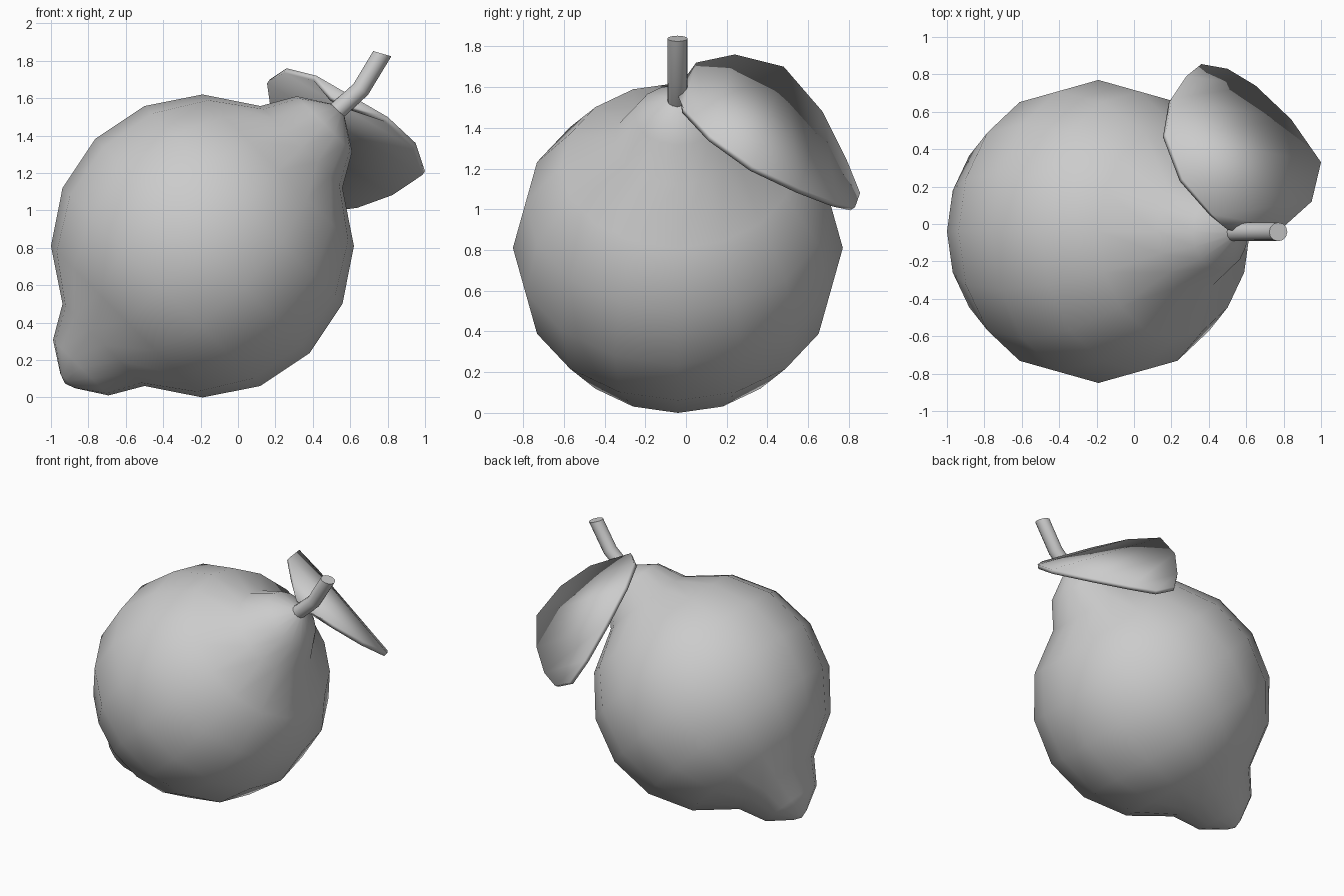
import bpy, bmesh, math
from mathutils import Vector, Matrix

if "Cube" in bpy.data.objects:
    bpy.data.objects.remove(bpy.data.objects["Cube"])


def finish(name, bm, angle, recalc=True):
    if recalc:
        bmesh.ops.recalc_face_normals(bm, faces=bm.faces)
    me = bpy.data.meshes.new(name)
    bm.to_mesh(me)
    bm.free()
    ob = bpy.data.objects.new(name, me)
    bpy.context.collection.objects.link(ob)
    bpy.ops.object.select_all(action='DESELECT')
    ob.select_set(True)
    bpy.context.view_layer.objects.active = ob
    bpy.ops.object.shade_smooth_by_angle(angle=math.radians(angle))
    return ob


def bridge(bm, rings):
    for a, b in zip(rings, rings[1:]):
        n = len(a)
        for i in range(n):
            j = (i + 1) % n
            bm.faces.new((a[i], a[j], b[j], b[i]))


# Fruit: round body with a nipple at both ends, lathed on a tilted axis
R, SIDES = 0.81, 16
profile = [(-1.02, 0.055), (-0.92, 0.21)]
for k in range(1, 8):
    t = math.pi * k / 8
    profile.append((-R * math.cos(t), R * math.sin(t)))
profile += [(0.922, 0.21), (1.028, 0.045)]
place = Matrix.Translation((-0.19, -0.04, R)) @ Matrix.Rotation(math.pi / 4, 4, 'Y')
bm = bmesh.new()
rings = [[bm.verts.new(place @ Vector((r * math.cos(2 * math.pi * i / SIDES),
                                       r * math.sin(2 * math.pi * i / SIDES), h)))
          for i in range(SIDES)] for h, r in profile]
bridge(bm, rings)
for ring, h in ((rings[0], -1.04), (rings[-1], 1.035)):
    pole = bm.verts.new(place @ Vector((0, 0, h)))
    for i in range(SIDES):
        bm.faces.new((ring[i], ring[(i + 1) % SIDES], pole))
finish("lemon_fruit", bm, 80)

# Stem: bent tube, each ring given by its left and right edge in x, z
bm = bmesh.new()
rings = []
for x0, z0, x1, z1 in ((0.48, 1.555, 0.55, 1.485), (0.617, 1.676, 0.695, 1.618),
                       (0.723, 1.852, 0.82, 1.824)):
    centre = Vector(((x0 + x1) / 2, -0.042, (z0 + z1) / 2))
    half = Vector(((x1 - x0) / 2, 0, (z1 - z0) / 2))
    rings.append([bm.verts.new(centre + half * math.cos(a) + Vector((0, 0.05, 0)) * math.sin(a))
                  for a in (2 * math.pi * i / 12 for i in range(12))])
bridge(bm, rings)
bm.faces.new(rings[0])
bm.faces.new(rings[-1])
finish("stem", bm, 40)

# Leaf: arched strip of left and right edge points, thickened downwards
leaf = [((0.50, -0.03, 1.61), (0.57, -0.045, 1.57)),
        ((0.42, 0.05, 1.72), (0.80, -0.015, 1.50)),
        ((0.26, 0.24, 1.76), (0.95, 0.12, 1.36)),
        ((0.17, 0.48, 1.70), (1.00, 0.33, 1.21)),
        ((0.20, 0.67, 1.48), (0.84, 0.56, 1.10)),
        ((0.28, 0.79, 1.24), (0.65, 0.74, 1.03)),
        ((0.36, 0.855, 1.08), (0.50, 0.83, 1.01))]
bm = bmesh.new()
pairs = [(bm.verts.new(a), bm.verts.new(b)) for a, b in leaf]
for (a, b), (c, d) in zip(pairs, pairs[1:]):
    bm.faces.new((a, b, d, c))
bm.normal_update()
for f in bm.faces:
    if f.normal.dot(Vector((0.4, 0.6, 0.6))) < 0:
        f.normal_flip()
ob = finish("leaf", bm, 40, recalc=False)
solid = ob.modifiers.new("thickness", 'SOLIDIFY')
solid.thickness = 0.03
solid.offset = -1
bpy.ops.object.modifier_move_to_index(modifier="thickness", index=0)
